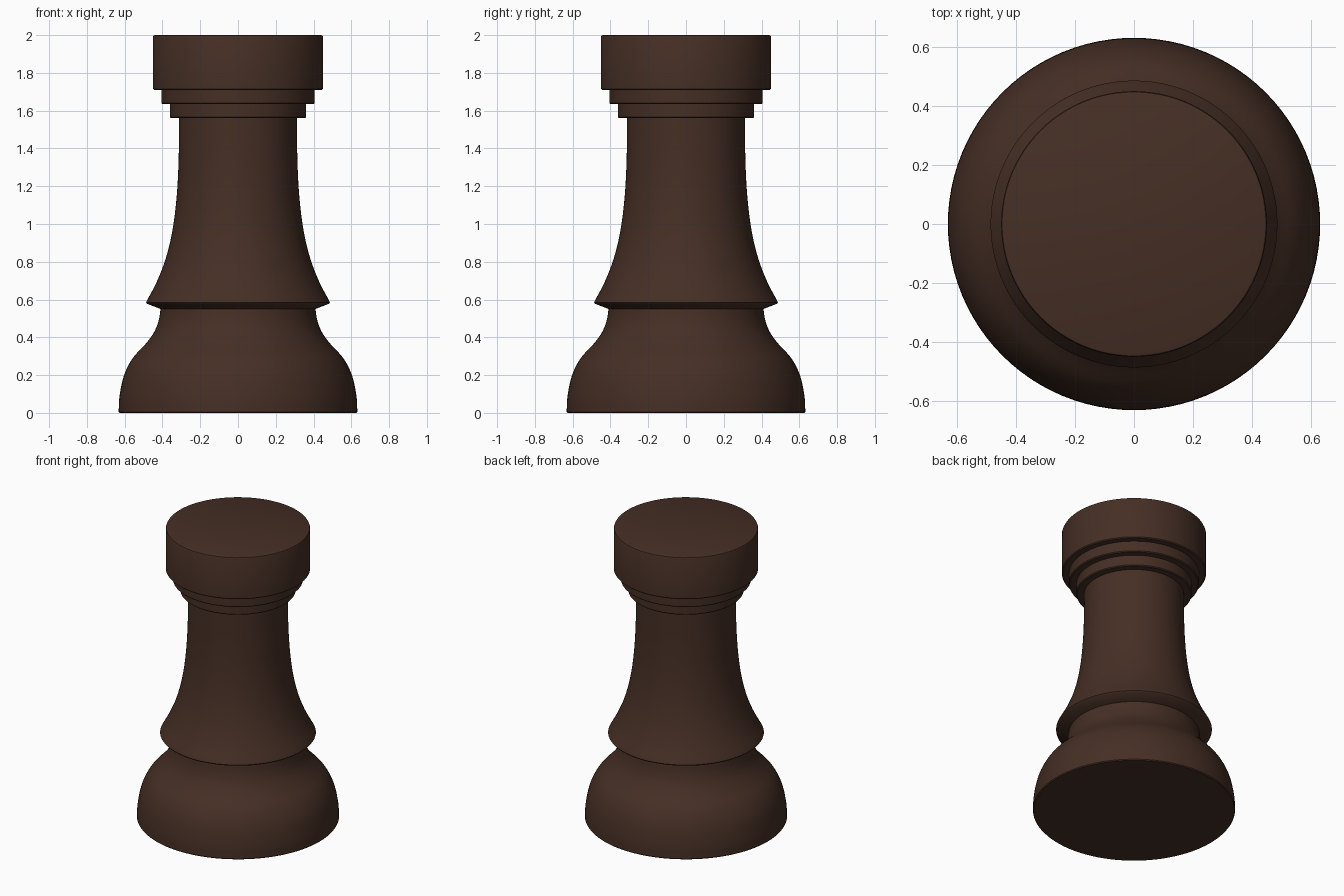
import bpy, bmesh, math
from mathutils import Vector

if "Cube" in bpy.data.objects:
    bpy.data.objects.remove(bpy.data.objects["Cube"])

SEGMENTS = 96

wood = bpy.data.materials.new("dark_brown_wood")
wood.diffuse_color = (0.060, 0.028, 0.018, 1.0)
wood.use_nodes = True
wood.node_tree.nodes["Principled BSDF"].inputs["Base Color"].default_value = wood.diffuse_color


def smooth_curve(points, steps=6):
    """Catmull-Rom curve through (radius, height) points."""
    p = [Vector(q) for q in points]
    p = [2 * p[0] - p[1]] + p + [2 * p[-1] - p[-2]]
    out = []
    for a, b, c, d in zip(p, p[1:], p[2:], p[3:]):
        for i in range(steps):
            t = i / steps
            out.append(0.5 * (2 * b + (c - a) * t + (2 * a - 5 * b + 4 * c - d) * t * t
                              + (3 * b - a - 3 * c + d) * t ** 3))
    return [tuple(v) for v in out] + [tuple(points[-1])]


def lathe(name, profile):
    """Turn a (radius, height) profile around the z axis."""
    bm = bmesh.new()
    verts = [bm.verts.new((r, 0, z)) for r, z in profile]
    edges = [bm.edges.new(e) for e in zip(verts, verts[1:])]
    bmesh.ops.spin(bm, geom=verts + edges, cent=(0, 0, 0), axis=(0, 0, 1),
                   angle=2 * math.pi, steps=SEGMENTS, use_merge=True)
    bmesh.ops.remove_doubles(bm, verts=bm.verts, dist=1e-5)
    bmesh.ops.recalc_face_normals(bm, faces=bm.faces)
    # open shells: make sure the walls face outwards
    wall = max(bm.faces, key=lambda f: f.calc_center_median().xy.length)
    if wall.normal.xy.dot(wall.calc_center_median().xy) < 0:
        bmesh.ops.reverse_faces(bm, faces=bm.faces)
    mesh = bpy.data.meshes.new(name)
    bm.to_mesh(mesh)
    bm.free()
    mesh.materials.append(wood)
    obj = bpy.data.objects.new(name, mesh)
    bpy.context.collection.objects.link(obj)
    bpy.ops.object.select_all(action='DESELECT')
    obj.select_set(True)
    bpy.context.view_layer.objects.active = obj
    bpy.ops.object.shade_smooth_by_angle(angle=math.radians(35))


def ring(r_in, r, z0, z1, b=0.006):
    """Stepped ring profile with small bevels, open at the top."""
    return [(r_in, z0), (r - b, z0), (r, z0 + b), (r, z1)]


# Domed foot with a flat underside
lathe("base", [(0, 0), (0.627, 0)] + smooth_curve(
    [(0.632, 0.006), (0.627, 0.09), (0.603, 0.20), (0.557, 0.29), (0.485, 0.37),
     (0.443, 0.43), (0.42, 0.49), (0.41, 0.55)]))

# Flared lip and tapering shaft
lathe("shaft", [(0.41, 0.55), (0.482, 0.578), (0.487, 0.585)] + smooth_curve(
    [(0.485, 0.59), (0.432, 0.69), (0.385, 0.81), (0.35, 0.95), (0.327, 1.12),
     (0.315, 1.32), (0.312, 1.56)]))

# Stepped collars below the head
lathe("lower_collar", ring(0.312, 0.36, 1.56, 1.635))
lathe("upper_collar", ring(0.36, 0.406, 1.635, 1.71))

# Plain cylindrical head
lathe("head", ring(0.406, 0.451, 1.71, 1.99)
      + [(0.448, 1.997), (0.441, 2.0), (0, 2.0)])
